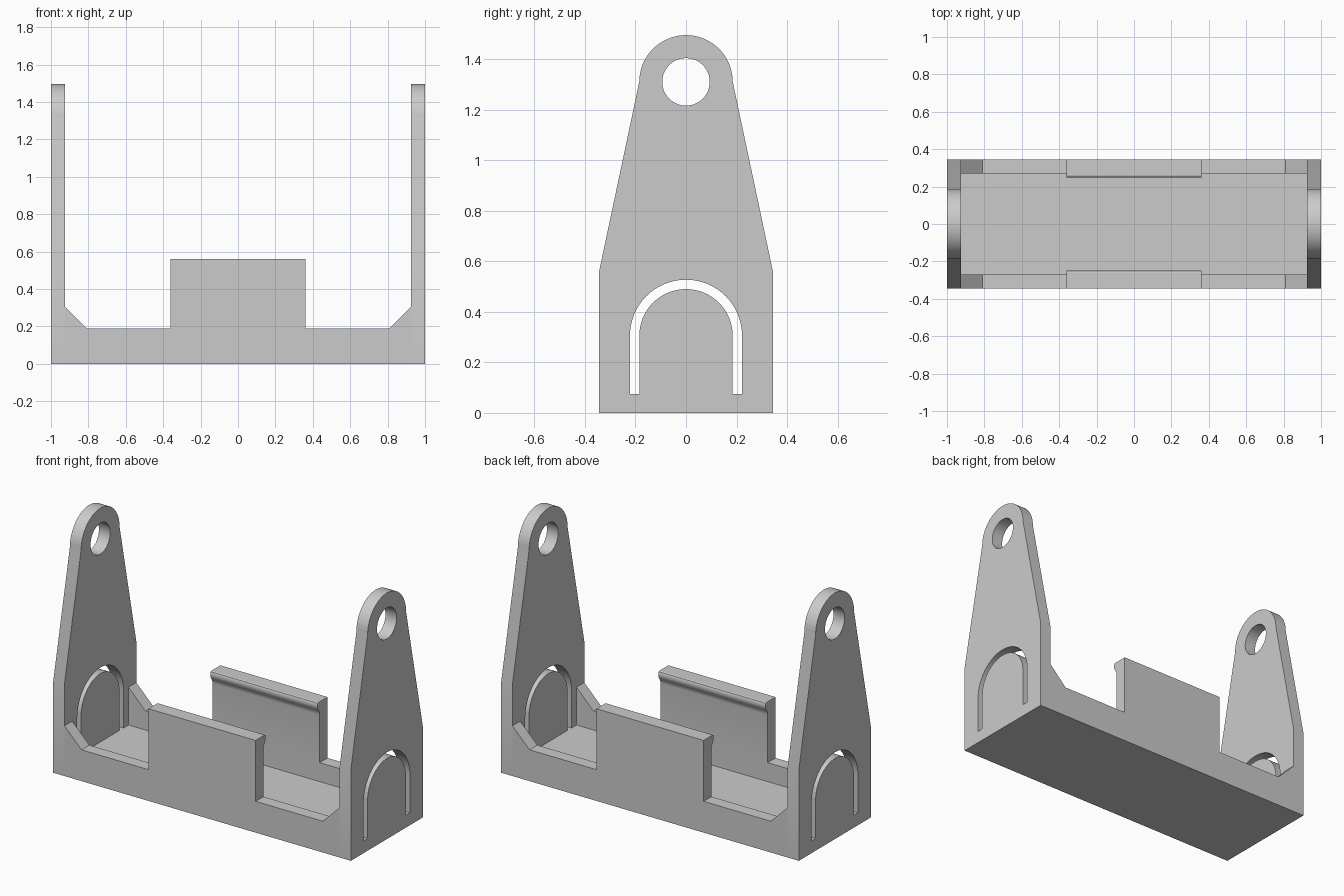
import bpy, bmesh
from math import pi, sin, cos, radians

cube = bpy.data.objects.get("Cube")
if cube:
    bpy.data.objects.remove(cube, do_unlink=True)

# Main dimensions
HALF_L, HALF_W, WALL = 1.0, 0.345, 0.075
INNER_X, INNER_Y = HALF_L - WALL, HALF_W - WALL
RIM_Z, CLIP_X, CLIP_Z = 0.19, 0.36, 0.56
EYE_Z, EYE_R, HOLE_R = 1.31, 0.185, 0.094
SLOT_Z, SLOT_OUT, SLOT_IN = 0.305, 0.222, 0.185
ALONG_X = (pi / 2, 0, pi / 2)   # profile drawn in y, z
ALONG_Y = (pi / 2, 0, 0)        # profile drawn in x, z

grey = bpy.data.materials.new("plain grey")
grey.use_nodes = True
colour = (0.6, 0.6, 0.6, 1)
grey.diffuse_color = colour
grey.node_tree.nodes["Principled BSDF"].inputs["Base Color"].default_value = colour


def arc(radius, z, start, end, steps=32):
    angles = [radians(start + (end - start) * i / steps) for i in range(steps + 1)]
    return [(radius * cos(a), z + radius * sin(a)) for a in angles]


def extrude(name, loops, depth, location, rotation):
    """Fill closed outlines (inner ones become holes) and extrude them."""
    curve = bpy.data.curves.new(name, 'CURVE')
    curve.dimensions = '2D'
    curve.fill_mode = 'BOTH'
    curve.extrude = depth / 2
    for loop in loops:
        spline = curve.splines.new('POLY')
        spline.points.add(len(loop) - 1)
        for point, (u, v) in zip(spline.points, loop):
            point.co = (u, v, 0, 1)
        spline.use_cyclic_u = True
    obj = bpy.data.objects.new(name, curve)
    obj.location, obj.rotation_euler = location, rotation
    bpy.context.collection.objects.link(obj)
    bpy.ops.object.select_all(action='DESELECT')
    obj.select_set(True)
    bpy.context.view_layer.objects.active = obj
    bpy.ops.object.convert(target='MESH')
    obj = bpy.context.object
    bm = bmesh.new()
    bm.from_mesh(obj.data)
    bmesh.ops.remove_doubles(bm, verts=bm.verts, dist=0.0001)
    bmesh.ops.recalc_face_normals(bm, faces=bm.faces)
    bm.to_mesh(obj.data)
    bm.free()
    obj.data.materials.clear()
    obj.data.materials.append(grey)
    bpy.ops.object.shade_smooth_by_angle(angle=radians(20))
    return obj


# End plates with a pivot hole and an arched slot around a flexible tongue
outline = ([(-HALF_W, 0), (HALF_W, 0), (HALF_W, 0.555)]
           + arc(EYE_R, EYE_Z, 0, 180) + [(-HALF_W, 0.555)])
hole = arc(HOLE_R, EYE_Z, 0, 360, 48)[:-1]
slot = ([(SLOT_OUT, WALL)] + arc(SLOT_OUT, SLOT_Z, 0, 180) + [(-SLOT_OUT, WALL)]
        + [(-SLOT_IN, WALL)] + arc(SLOT_IN, SLOT_Z, 180, 0) + [(SLOT_IN, WALL)])
for side, s in (("left", 1), ("right", -1)):
    extrude(side + "_end_plate", [outline, hole, slot], WALL,
            (s * (HALF_L - WALL / 2), 0, 0), ALONG_X)

# Floor
floor = [(-INNER_Y, 0), (INNER_Y, 0), (INNER_Y, WALL), (-INNER_Y, WALL)]
extrude("floor", [floor], 2 * INNER_X, (0, 0, 0), ALONG_X)

# Side walls with corner gussets, and clips with a rounded inward lip
half = [(INNER_X, 0), (INNER_X, 0.305), (0.81, RIM_Z)]
wall = half + [(-x, z) for x, z in reversed(half)]
lip = [(HALF_W, RIM_Z), (HALF_W, CLIP_Z), (0.258, CLIP_Z), (0.252, 0.557),
       (0.249, 0.55), (0.248, 0.54), (0.249, 0.53), (0.253, 0.52),
       (0.262, 0.505), (0.268, 0.493), (INNER_Y, 0.48), (INNER_Y, RIM_Z)]
for side, s in (("back", 1), ("front", -1)):
    extrude(side + "_wall", [wall], WALL, (0, s * (HALF_W - WALL / 2), 0), ALONG_Y)
    extrude(side + "_clip", [[(s * y, z) for y, z in lip]], 2 * CLIP_X,
            (0, 0, 0), ALONG_X)
